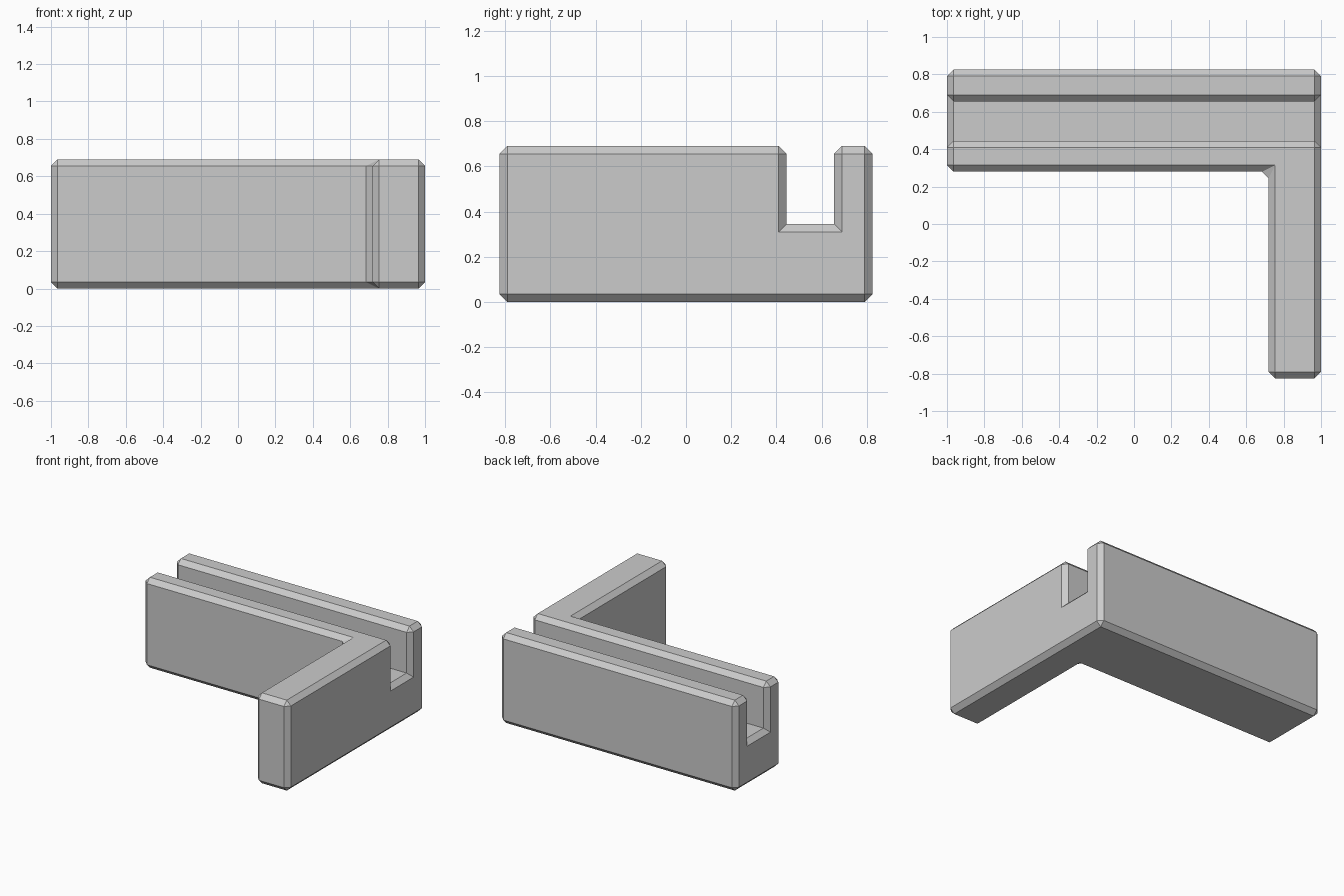
import bpy
import bmesh

default = bpy.data.objects.get("Cube")
if default:
    bpy.data.objects.remove(default, do_unlink=True)

HEIGHT, FLOOR, CHAMFER = 0.69, 0.345, 0.035
X, Y = 1.0, 0.825            # outer half sizes
ARM_X, WALL_Y = 0.72, 0.28   # inner faces of the corner
SLOT = (0.445, 0.655)        # slot walls along y


def prism(name, outline, z0, z1):
    """Extrude a plan outline between two heights."""
    bm = bmesh.new()
    base = bm.faces.new([bm.verts.new((x, y, z0)) for x, y in outline])
    top = bmesh.ops.extrude_face_region(bm, geom=[base], use_keep_orig=True)["geom"]
    verts = [g for g in top if isinstance(g, bmesh.types.BMVert)]
    bmesh.ops.translate(bm, verts=verts, vec=(0, 0, z1 - z0))
    bmesh.ops.recalc_face_normals(bm, faces=bm.faces[:])
    mesh = bpy.data.meshes.new(name)
    bm.to_mesh(mesh)
    bm.free()
    obj = bpy.data.objects.new(name, mesh)
    bpy.context.collection.objects.link(obj)
    return obj


# L-shaped block and the slot cut along its long wall
block = prism("slotted_corner_block",
              [(-X, WALL_Y), (ARM_X, WALL_Y), (ARM_X, -Y), (X, -Y), (X, Y), (-X, Y)],
              0, HEIGHT)
cutter = prism("slot_cutter",
               [(-2 * X, SLOT[0]), (2 * X, SLOT[0]), (2 * X, SLOT[1]), (-2 * X, SLOT[1])],
               FLOOR, 2 * HEIGHT)
cutter.hide_render = True

cut = block.modifiers.new("slot", 'BOOLEAN')
cut.operation = 'DIFFERENCE'
cut.solver = 'EXACT'
cut.object = cutter
bpy.context.view_layer.objects.active = block
bpy.ops.object.modifier_apply(modifier=cut.name)
bpy.data.objects.remove(cutter, do_unlink=True)

# Chamfer every edge except the two inner corners of the slot floor
bm = bmesh.new()
bm.from_mesh(block.data)
bmesh.ops.remove_doubles(bm, verts=bm.verts[:], dist=0.0001)
bmesh.ops.dissolve_limit(bm, angle_limit=0.01, verts=bm.verts[:], edges=bm.edges[:])


def is_floor_corner(edge):
    a, b = (v.co for v in edge.verts)
    return (abs(a.z - FLOOR) < 0.01 and abs(b.z - FLOOR) < 0.01
            and abs(a.y - b.y) < 0.01)


edges = [e for e in bm.edges if not is_floor_corner(e)]
bmesh.ops.bevel(bm, geom=edges, offset=CHAMFER, offset_type='OFFSET',
                segments=1, profile=0.5, affect='EDGES', clamp_overlap=False)
bmesh.ops.recalc_face_normals(bm, faces=bm.faces[:])
bm.to_mesh(block.data)
bm.free()

# Plain grey finish
grey = bpy.data.materials.new("light_grey")
grey.use_nodes = True
colour = (0.6, 0.6, 0.6, 1)
grey.diffuse_color = colour
grey.node_tree.nodes["Principled BSDF"].inputs["Base Color"].default_value = colour
block.data.materials.clear()
block.data.materials.append(grey)
for poly in block.data.polygons:
    poly.material_index = 0
    poly.use_smooth = False
